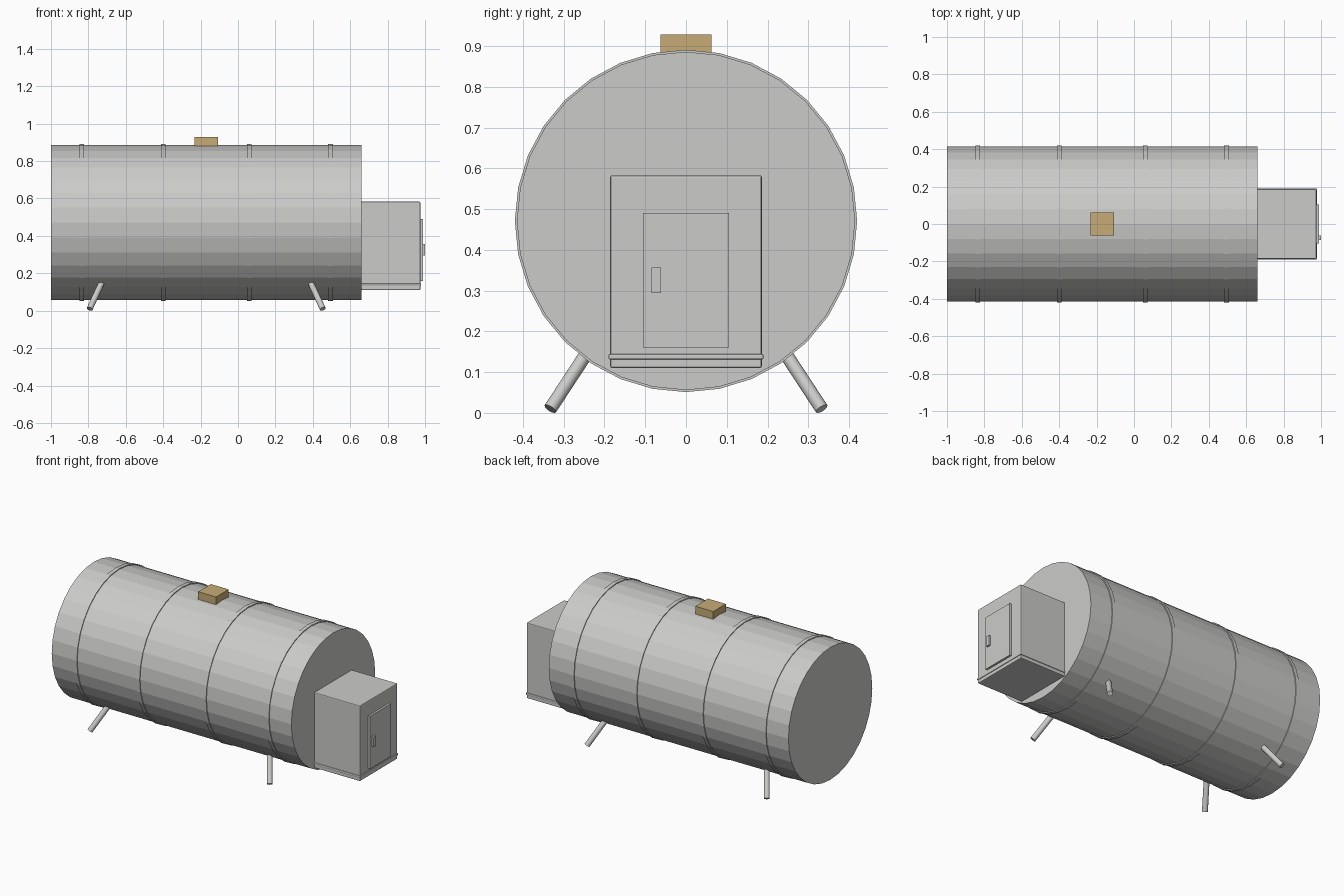
import bpy
import math
from mathutils import Vector

cube = bpy.data.objects.get("Cube")
if cube:
    bpy.data.objects.remove(cube, do_unlink=True)


def make_material(name, rgb):
    mat = bpy.data.materials.new(name)
    mat.use_nodes = True
    color = (*rgb, 1)
    mat.diffuse_color = color
    mat.node_tree.nodes["Principled BSDF"].inputs["Base Color"].default_value = color
    return mat


STEEL = make_material("pale_steel", (0.6, 0.6, 0.59))
TAN = make_material("tan_hatch", (0.57, 0.41, 0.18))


def finish(name, mat, bevel=0):
    obj = bpy.context.object
    obj.name = name
    obj.data.materials.append(mat)
    if bevel:
        mod = obj.modifiers.new("soft_edges", "BEVEL")
        mod.width = bevel
        mod.segments = 2
    return obj


def box(name, low, high, mat, bevel=0):
    low, high = Vector(low), Vector(high)
    bpy.ops.mesh.primitive_cube_add(size=1, location=(low + high) / 2)
    bpy.context.object.scale = high - low
    bpy.ops.object.transform_apply(location=False, rotation=False, scale=True)
    return finish(name, mat, bevel)


def rod(name, start, end, radius, sides, mat):
    start, end = Vector(start), Vector(end)
    axis = end - start
    bpy.ops.mesh.primitive_cylinder_add(
        vertices=sides, radius=radius, depth=axis.length, location=(start + end) / 2)
    bpy.context.object.rotation_euler = axis.to_track_quat("Z", "Y").to_euler()
    return finish(name, mat)


# Tank body and its hoops
AXIS_Z = 0.471
rod("tank_body", (-1, 0, AXIS_Z), (0.66, 0, AXIS_Z), 0.415, 32, STEEL)
for i, x in enumerate((-0.835, -0.4, 0.06, 0.495)):
    rod(f"hoop_{i + 1}", (x - 0.0125, 0, AXIS_Z), (x + 0.0125, 0, AXIS_Z), 0.42, 32, STEEL)

# Four splayed legs
LEG_MID_X = -0.17
for sx, end_name in ((-1, "right"), (1, "left")):
    for sy, side_name in ((-1, "front"), (1, "back")):
        foot = (LEG_MID_X + sx * 0.623, sy * 0.333, 0.01)
        top = (LEG_MID_X + sx * 0.54, sy * 0.215, 0.19)
        rod(f"{side_name}_{end_name}_leg", top, foot, 0.0165, 12, STEEL)
        bpy.ops.object.shade_smooth_by_angle(angle=math.radians(40))

# Control cabinet with base tray, lip, door and handle
box("cabinet", (0.64, -0.186, 0.135), (0.975, 0.186, 0.583), STEEL, 0.005)
box("cabinet_base", (0.64, -0.186, 0.11), (0.975, 0.186, 0.14), STEEL, 0.005)
box("cabinet_lip", (0.64, -0.19, 0.131), (0.979, 0.19, 0.145), STEEL, 0.004)
box("cabinet_door", (0.97, -0.105, 0.16), (0.988, 0.105, 0.491), STEEL)
box("door_handle", (0.985, -0.085, 0.294), (1.0, -0.061, 0.357), STEEL)

# Top hatch
box("top_hatch", (-0.232, -0.0625, 0.86), (-0.108, 0.0625, 0.928), TAN)
